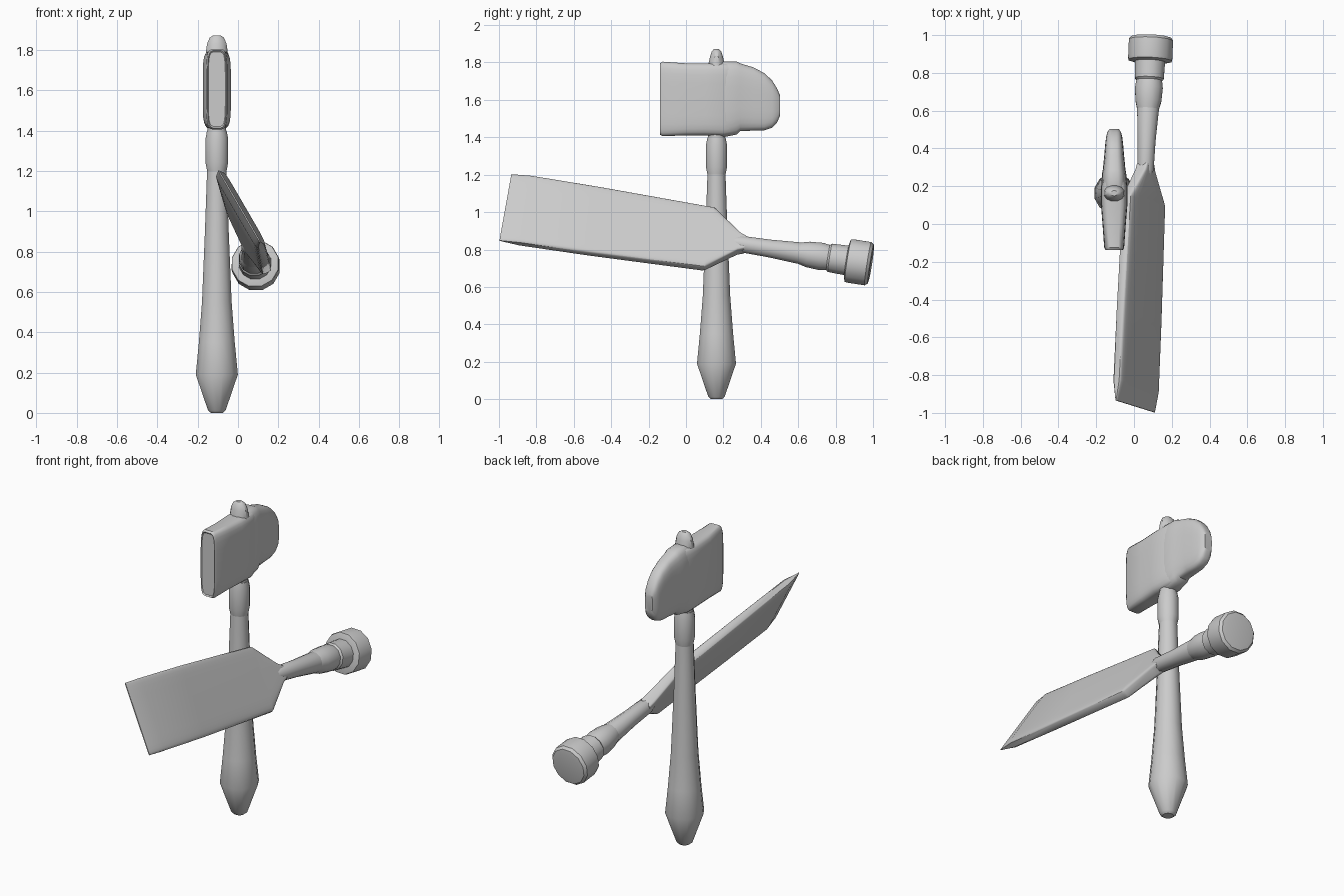
import bpy, bmesh, math
from mathutils import Vector

if "Cube" in bpy.data.objects:
    bpy.data.objects.remove(bpy.data.objects["Cube"])

grey = bpy.data.materials.new("plain grey")
grey.use_nodes = True
grey.diffuse_color = (0.6, 0.6, 0.6, 1)
grey.node_tree.nodes["Principled BSDF"].inputs["Base Color"].default_value = (0.6, 0.6, 0.6, 1)


def loft(name, origin, axis, side, sections, sides=16, power=2.0, sharp=35):
    """Skin rings of (distance, half across, half along side, shift along side)."""
    origin, d = Vector(origin), Vector(axis).normalized()
    s = Vector(side)
    s = (s - d * s.dot(d)).normalized()
    n = d.cross(s)
    bm = bmesh.new()
    rings = []
    for dist, across, along, shift in sections:
        ring = []
        for i in range(sides):
            a = math.tau * (i + 0.5) / sides
            c, e = math.cos(a), math.sin(a)
            u = math.copysign(abs(c) ** (2 / power), c) * across
            v = math.copysign(abs(e) ** (2 / power), e) * along
            ring.append(bm.verts.new(origin + d * dist + n * u + s * (v + shift)))
        rings.append(ring)
    for r0, r1 in zip(rings, rings[1:]):
        for i in range(sides):
            j = (i + 1) % sides
            bm.faces.new((r0[i], r0[j], r1[j], r1[i]))
    bm.faces.new(rings[0][::-1])
    bm.faces.new(rings[-1])
    bmesh.ops.recalc_face_normals(bm, faces=bm.faces)
    mesh = bpy.data.meshes.new(name)
    bm.to_mesh(mesh)
    bm.free()
    obj = bpy.data.objects.new(name, mesh)
    bpy.context.collection.objects.link(obj)
    mesh.materials.append(grey)
    bpy.ops.object.select_all(action='DESELECT')
    obj.select_set(True)
    bpy.context.view_layer.objects.active = obj
    bpy.ops.object.shade_smooth_by_angle(angle=math.radians(sharp))
    return obj


def round_rings(pairs):
    return [(z, r, r, 0) for z, r in pairs]


# Upright hammer: shaft, collar and top knob
UP, BACK = (0, 0, 1), (0, 1, 0)
foot = (-0.105, 0.163, 0)
loft("hammer_shaft", foot, UP, BACK, round_rings([
    (0, 0.03), (0.012, 0.045), (0.19, 0.108), (0.35, 0.092), (0.55, 0.076),
    (0.9, 0.061), (1.2, 0.05), (1.45, 0.047)]), 12)
loft("hammer_collar", foot, UP, BACK, round_rings([
    (1.2, 0.05), (1.24, 0.058), (1.36, 0.058), (1.4, 0.05)]), 12)
loft("hammer_knob", foot, UP, BACK, [
    (1.7, 0.06, 0.055, 0), (1.79, 0.056, 0.045, 0), (1.83, 0.05, 0.036, 0),
    (1.86, 0.037, 0.026, 0), (1.872, 0.018, 0.014, 0)], 12)

# Hammer head: square front block and rounded rear lobe
head = (-0.105, 0, 1.6)
loft("head_front_block", head, BACK, UP, [
    (-0.132, 0.042, 0.185, 0.005), (-0.138, 0.046, 0.192, 0.005),
    (-0.125, 0.053, 0.2, 0.005), (0, 0.062, 0.193, 0.003),
    (0.1, 0.07, 0.193, 0.003), (0.2, 0.07, 0.195, 0.002), (0.25, 0.055, 0.19, 0.005)],
    24, 5)
loft("head_rear_lobe", head, BACK, UP, [
    (0.1, 0.055, 0.19, 0), (0.2, 0.068, 0.203, 0.003), (0.27, 0.064, 0.196, 0.01),
    (0.29, 0.06, 0.182, 0.014), (0.36, 0.053, 0.17, 0.005), (0.42, 0.048, 0.153, -0.01),
    (0.46, 0.043, 0.127, -0.022), (0.485, 0.037, 0.095, -0.03), (0.503, 0.025, 0.055, -0.03)],
    24, 3.5)

# Slanted chisel: flat blade, grip and pommel share one axis
axis, tilt = (0.043, 1, -0.155), (-0.5, 0.17, 0.86)
mid = (0.048, 0, 0.875)
loft("chisel_blade", mid, axis, tilt, [
    (-0.978, 0.003, 0.208, 0), (-0.87, 0.028, 0.209, 0), (-0.5, 0.029, 0.205, 0),
    (0.12, 0.031, 0.188, 0), (0.135, 0.031, 0.18, 0), (0.285, 0.036, 0.055, 0),
    (0.32, 0.035, 0.04, 0)], 24, 7)
loft("chisel_neck", mid, axis, tilt, round_rings([
    (0.24, 0.03), (0.29, 0.045), (0.45, 0.049), (0.62, 0.06), (0.66, 0.056)]), 12)
loft("chisel_grip", mid, axis, tilt, round_rings([
    (0.61, 0.058), (0.66, 0.071), (0.73, 0.076), (0.77, 0.07), (0.78, 0.079),
    (0.89, 0.083)]), 12)
loft("chisel_pommel", mid, axis, tilt, round_rings([
    (0.87, 0.09), (0.877, 0.118), (0.89, 0.121), (0.985, 0.121), (1.0, 0.108),
    (1.004, 0.08)]), 12)
